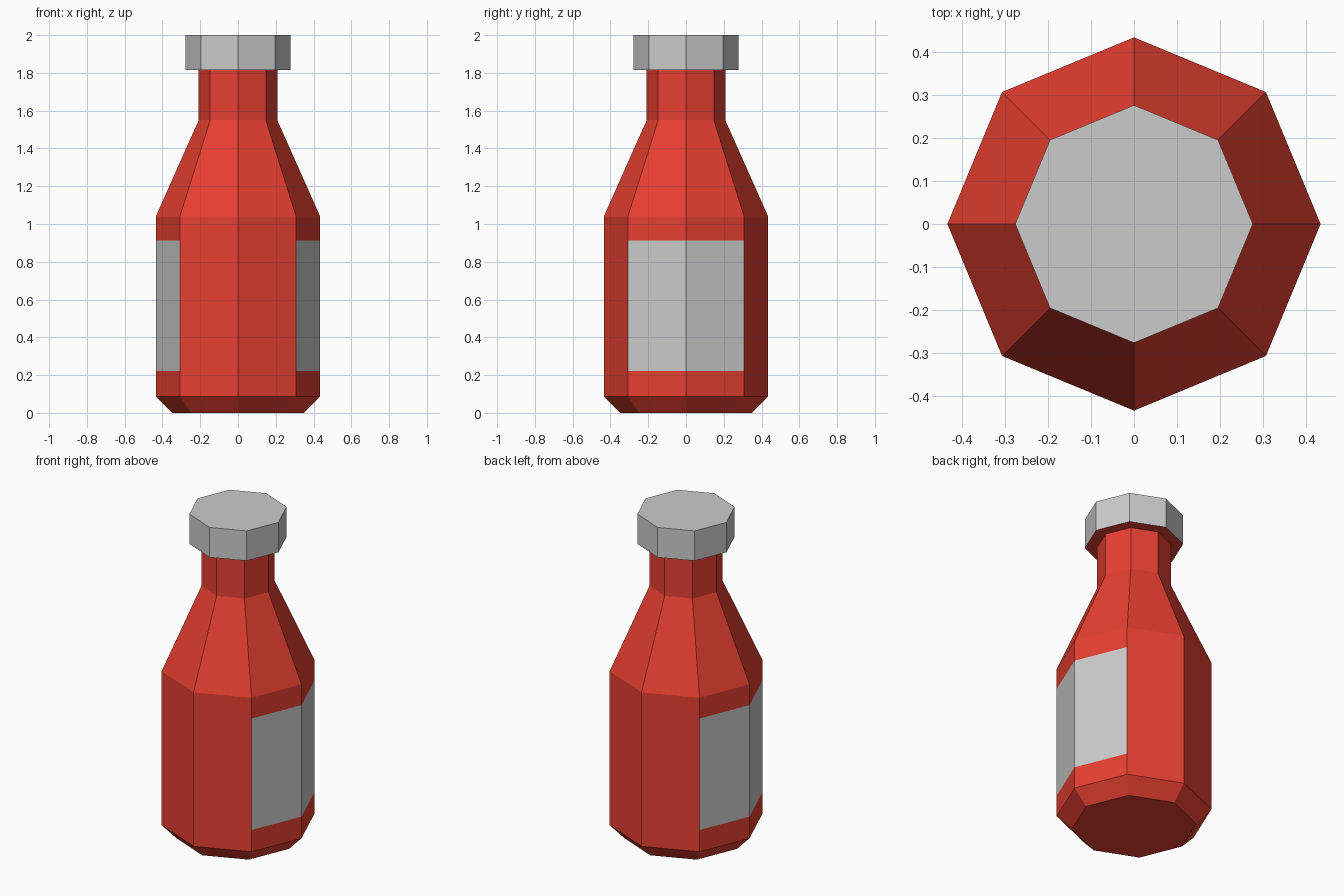
import bpy, bmesh
from math import cos, sin, pi

if "Cube" in bpy.data.objects:
    bpy.data.objects.remove(bpy.data.objects["Cube"])

SIDES = 8
LABEL_SIDES = {0, 7, 3, 4}      # two facets on each of +x and -x


def lathe(name, profile, keep=lambda ring, side: True, base=False, top=False, mat=None):
    """Revolve (radius, z) points into an eight-sided flat-shaded shell."""
    bm = bmesh.new()
    rings = [[bm.verts.new((r * cos(2 * pi * k / SIDES), r * sin(2 * pi * k / SIDES), z))
              for k in range(SIDES)] for r, z in profile]
    for i, (lo, hi) in enumerate(zip(rings, rings[1:])):
        for k in range(SIDES):
            if keep(i, k):
                n = (k + 1) % SIDES
                bm.faces.new((lo[k], lo[n], hi[n], hi[k]))
    if base:
        bm.faces.new(rings[0][::-1])
    if top:
        bm.faces.new(rings[-1])
    bmesh.ops.delete(bm, geom=[v for v in bm.verts if not v.link_faces], context='VERTS')
    mesh = bpy.data.meshes.new(name)
    bm.to_mesh(mesh)
    bm.free()
    if mat:
        mesh.materials.append(mat)
    obj = bpy.data.objects.new(name, mesh)
    bpy.context.collection.objects.link(obj)
    return obj


red = bpy.data.materials.new("red")
red.diffuse_color = (0.8, 0.05, 0.03, 1)
red.use_nodes = True
red.node_tree.nodes["Principled BSDF"].inputs["Base Color"].default_value = red.diffuse_color

R, NECK, CAP = 0.435, 0.208, 0.277
LABEL = [(R, 0.222), (R, 0.912)]

# Bottle: chamfered foot, body, shoulder, neck and the red flange under the cap
lathe("bottle",
      [(0.35, 0), (R, 0.088), *LABEL, (R, 1.04), (NECK, 1.55), (NECK, 1.815), (CAP, 1.815)],
      keep=lambda ring, side: ring != 2 or side not in LABEL_SIDES,
      base=True, mat=red)

# Labels set flush into the openings on both sides
lathe("side_labels", LABEL, keep=lambda ring, side: side in LABEL_SIDES)

# Cap
lathe("cap", [(CAP, 1.815), (CAP, 2.0)], top=True)
